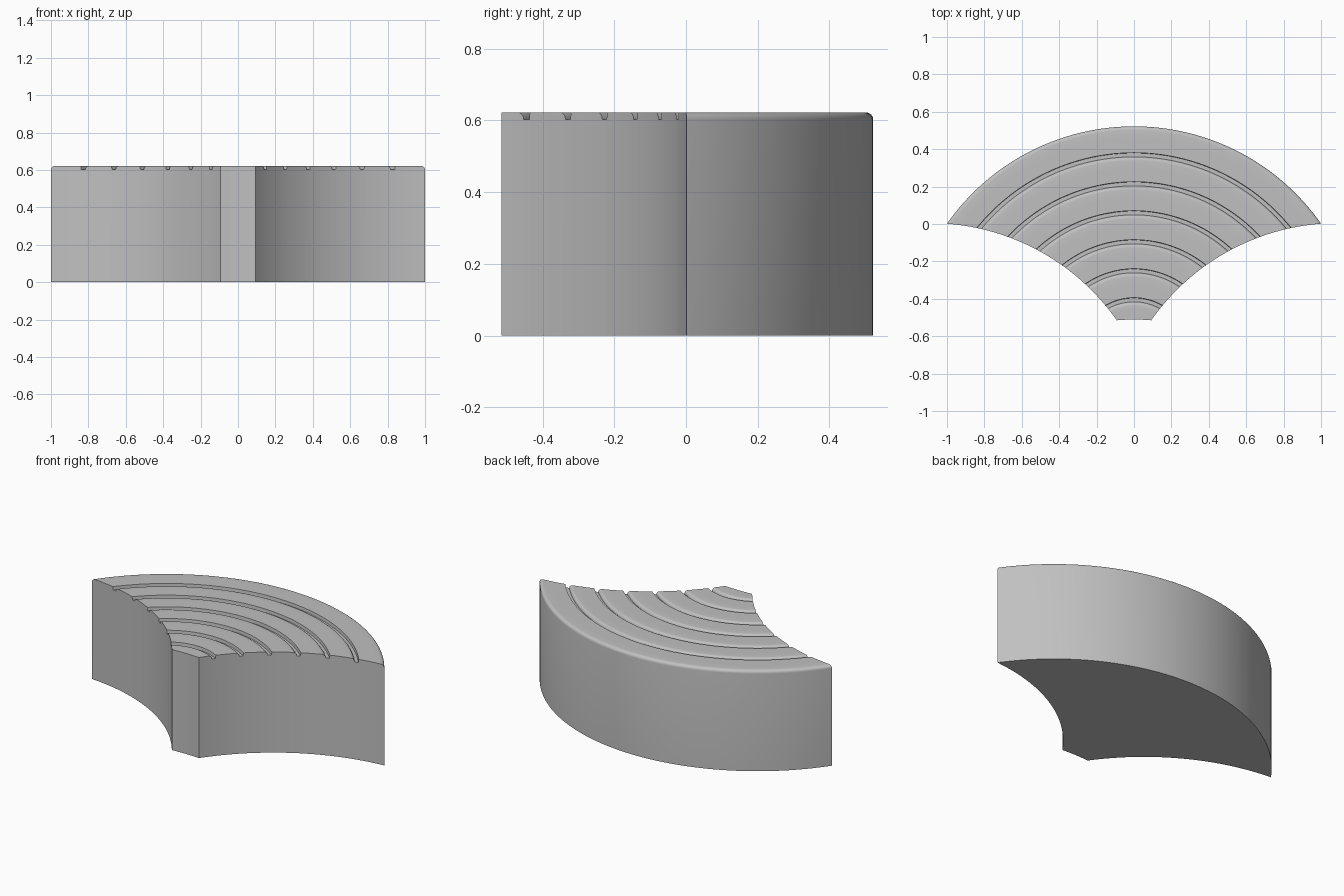
import bpy, bmesh
from math import acos, atan2, cos, sin, pi, radians, hypot

if "Cube" in bpy.data.objects:
    bpy.data.objects.remove(bpy.data.objects["Cube"], do_unlink=True)

HEIGHT = 0.622
RADIUS = 1.221            # back arc and both hollow side arcs
CENTRE_Y = -0.699         # common centre of the back arc and the grooves
SIDE_X, SIDE_Y = 1.092, -1.216
ROUND = 0.02              # rounded edge and groove depth
COLUMNS = 64
FRONT_R = 0.206


def side_angle(r):
    """Polar angle at which the ring of radius r meets the hollow side."""
    dx, dy = SIDE_X, SIDE_Y - CENTRE_Y
    d = hypot(dx, dy)
    return atan2(dy, dx) + acos((r * r + d * d - RADIUS ** 2) / (2 * r * d))


def ring(r):
    """Points of one ring, from the left side to the right side."""
    start = side_angle(r)
    angles = [start + (pi - 2 * start) * i / COLUMNS for i in range(COLUMNS + 1)]
    return [(r * cos(a), CENTRE_Y + r * sin(a)) for a in angles]


def front_edge():
    """Short front edge, bowed very slightly inwards."""
    x, y = ring(FRONT_R)[0]
    points = []
    for i in range(COLUMNS + 1):
        t = 1 - 2 * i / COLUMNS
        points.append((x * t, y + 0.004 * (1 - t * t)))
    return points


# Top surface: six grooves, each band rounded on its outer edge
walls = [1.08 - 0.155 * i for i in range(6)]
outer_edges = [RADIUS] + [w - 0.022 for w in walls]
rows = []
for i, edge in enumerate(outer_edges):
    for k in range(7):
        a = pi / 2 * k / 6
        rows.append((ring(edge - ROUND + ROUND * cos(a)),
                     HEIGHT - ROUND + ROUND * sin(a)))
    inner = walls[i] if i < len(walls) else FRONT_R
    for k in (1, 2):
        rows.append((ring(edge - ROUND + (inner - edge + ROUND) * k / 3), HEIGHT))
    if i < len(walls):
        rows.append((ring(inner), HEIGHT))
        rows.append((ring(inner - 0.002), HEIGHT - ROUND))
rows.append((front_edge(), HEIGHT))

bm = bmesh.new()
grid = [[bm.verts.new((x, y, z)) for x, y in pts] for pts, z in rows]
for upper, lower in zip(grid, grid[1:]):
    for i in range(COLUMNS):
        bm.faces.new((upper[i], upper[i + 1], lower[i + 1], lower[i]))

# Side walls dropped from the rim, then the flat base
rim = [e for e in bm.edges if e.is_boundary]
walls_geom = bmesh.ops.extrude_edge_only(bm, edges=rim)["geom"]
for v in walls_geom:
    if isinstance(v, bmesh.types.BMVert):
        v.co.z = 0
bmesh.ops.holes_fill(bm, edges=[e for e in bm.edges if e.is_boundary], sides=0)
bmesh.ops.recalc_face_normals(bm, faces=bm.faces[:])

mesh = bpy.data.meshes.new("fan_paving_block")
bm.to_mesh(mesh)
bm.free()
block = bpy.data.objects.new("fan_paving_block", mesh)
bpy.context.collection.objects.link(block)

# Plain grey stone
grey = bpy.data.materials.new("stone_grey")
grey.use_nodes = True
colour = (0.53, 0.53, 0.53, 1)
grey.diffuse_color = colour
grey.node_tree.nodes["Principled BSDF"].inputs["Base Color"].default_value = colour
mesh.materials.append(grey)

bpy.ops.object.select_all(action="DESELECT")
block.select_set(True)
bpy.context.view_layer.objects.active = block
bpy.ops.object.shade_smooth_by_angle(angle=radians(30))
